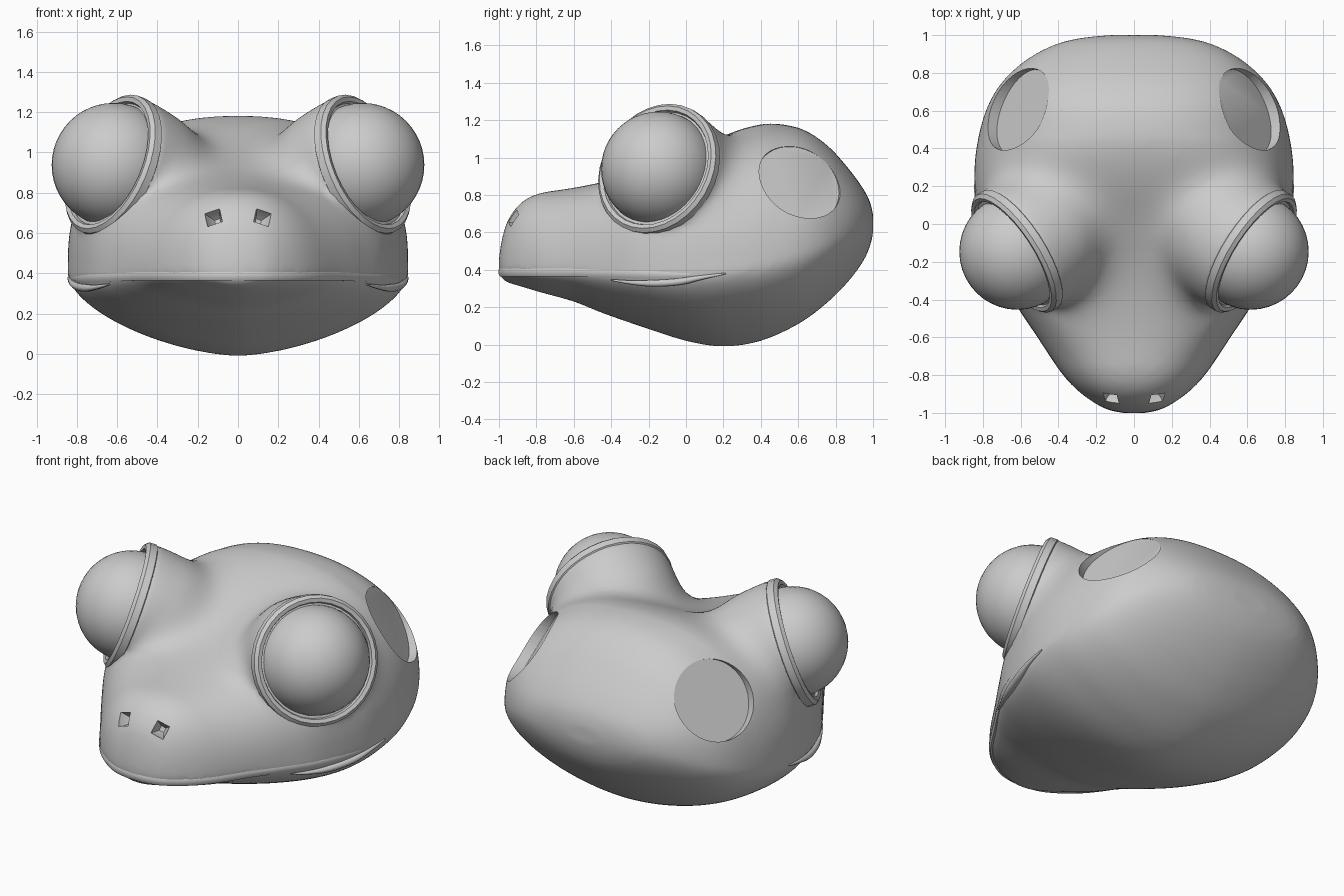
import bpy, bmesh, math
from mathutils import Vector

cube = bpy.data.objects.get("Cube")
if cube:
    bpy.data.objects.remove(cube)

grey = bpy.data.materials.new("plain_grey")
grey.use_nodes = True
grey.diffuse_color = (0.6, 0.6, 0.6, 1)
grey.node_tree.nodes["Principled BSDF"].inputs["Base Color"].default_value = (0.6, 0.6, 0.6, 1)

# Head stations: y, half width, height of widest line, top, bottom
STATIONS = [
    (-1, .05, .42, .46, .38), (-.985, .13, .4, .56, .35), (-.95, .205, .4, .67, .33),
    (-.88, .3, .4, .76, .31), (-.78, .39, .39, .81, .28), (-.6, .51, .39, .84, .23),
    (-.45, .61, .38, .87, .17), (-.25, .73, .37, .92, .1), (0, .815, .37, 1.02, .02),
    (.2, .845, .39, 1.12, -.01), (.4, .835, .42, 1.18, .02), (.6, .785, .48, 1.16, .11),
    (.75, .7, .54, 1.07, .22), (.87, .57, .6, .94, .34), (.95, .42, .63, .83, .45),
    (.985, .28, .64, .76, .53), (1, .13, .65, .7, .59)]
EYE_AXIS = Vector((.79, -.51, .34)).normalized()
EAR_AXIS = Vector((.8, .33, .48)).normalized()
RIM_CENTER = Vector((.635, -.155, .943))


def finish(name, bm, angle=40):
    mesh = bpy.data.meshes.new(name)
    bmesh.ops.recalc_face_normals(bm, faces=bm.faces)
    bm.to_mesh(mesh)
    bm.free()
    obj = bpy.data.objects.new(name, mesh)
    bpy.context.collection.objects.link(obj)
    mesh.materials.append(grey)
    smooth(obj, angle)
    return obj


def smooth(obj, angle):
    bpy.ops.object.select_all(action='DESELECT')
    obj.select_set(True)
    bpy.context.view_layer.objects.active = obj
    bpy.ops.object.shade_smooth_by_angle(angle=math.radians(angle))


def bake(obj):
    """Replace an object's mesh by its modified result."""
    graph = bpy.context.evaluated_depsgraph_get()
    mesh = bpy.data.meshes.new_from_object(obj.evaluated_get(graph))
    obj.modifiers.clear()
    obj.data = mesh


def soften(obj, iterations, group=""):
    mod = obj.modifiers.new("soften", 'SMOOTH')
    mod.factor = .5
    mod.iterations = iterations
    mod.vertex_group = group


def loft(bm, rings, closed=False):
    """Skin a list of point rings, capping the ends unless closed."""
    rows = [[bm.verts.new(p) for p in ring] for ring in rings]
    pairs = list(zip(rows, rows[1:])) + ([(rows[-1], rows[0])] if closed else [])
    for a, b in pairs:
        for i in range(len(a)):
            j = (i + 1) % len(a)
            bm.faces.new((a[i], a[j], b[j], b[i]))
    if not closed:
        bm.faces.new(rows[0])
        bm.faces.new(rows[-1])


def turned(center, axis, profile, sides, start=0):
    """Rings around an axis from (radius, offset along axis) pairs."""
    turn = Vector((0, 0, 1)).rotation_difference(axis)
    return [[center + turn @ Vector((r * math.cos(start + math.tau * i / sides),
                                     r * math.sin(start + math.tau * i / sides), d))
             for i in range(sides)] for r, d in profile]


def curve_through(rows, steps=5):
    """Smooth in-between rows through the given ones."""
    result = []
    for k in range(len(rows) - 1):
        quad = [rows[min(max(k + d, 0), len(rows) - 1)] for d in (-1, 0, 1, 2)]
        for t in [s / steps for s in range(steps)]:
            result.append([b + t / 2 * (c - a + t * (2 * a - 5 * b + 4 * c - d + t * (3 * (b - c) + d - a)))
                           for a, b, c, d in zip(*quad)])
    return result + [list(rows[-1])]


def ramp(value, width):
    return min(1, max(0, value / width))


def section(y, w, h, top, bottom, sides=72):
    """Cross-section, boxier on top between the eyes and keeled below."""
    upper = .88 - .24 * ramp(y + .7, .4) * ramp(.5 - y, .4)
    lower = 1.24 - .14 * ramp(y - .3, .3)
    ring = []
    for i in range(sides):
        a = math.tau * i / sides
        c, s = math.cos(a), math.sin(a)
        power, reach = (upper, top - h) if s > 0 else (lower, h - bottom)
        ring.append(Vector((w * math.copysign(abs(c) ** power, c), y,
                            h + reach * math.copysign(abs(s) ** power, s))))
    return ring


def side_vec(x, y, z, side):
    return Vector((x * side, y, z))


# Head with the two eye mounds blended in
bm = bmesh.new()
loft(bm, [section(*s) for s in curve_through(STATIONS)])
for side in (1, -1):
    mound = [(.34, 0), (.362, -.03), (.368, -.12), (.362, -.25), (.3, -.4), (.1, -.5)]
    loft(bm, turned(side_vec(*RIM_CENTER, side), side_vec(*EYE_AXIS, side), mound, 48))
head = finish("head", bm)
remesh = head.modifiers.new("blend", 'REMESH')
remesh.mode = 'VOXEL'
remesh.voxel_size = .02
soften(head, 10)
bake(head)

# Extra softening of the saddle between and behind the eye rims
saddle = head.vertex_groups.new(name="saddle")
for v in head.data.vertices:
    p = Vector((abs(v.co.x), v.co.y, v.co.z))
    depth = (RIM_CENTER - p).dot(EYE_AXIS)
    weight = ramp(depth - .06, .12) * ramp(.45 - p.y, .25) * ramp(p.y + .75, .25) * ramp(p.z - .6, .15)
    saddle.add([v.index], weight, 'REPLACE')
soften(head, 220, "saddle")
bake(head)

# Recessed ear discs and nostril pits
for side in (1, -1):
    cuts = []
    bm = bmesh.new()
    loft(bm, turned(side_vec(.588, .596, .853, side), side_vec(*EAR_AXIS, side),
                    [(.235, 0), (.235, .3)], 40))
    cuts.append(finish("ear_cutter", bm))
    bm = bmesh.new()
    loft(bm, turned(side_vec(.1, -.87, .655, side), side_vec(.35, -.85, .35, side),
                    [(.02, 0), (.055, .05), (.055, .15)], 4, math.pi / 4))
    cuts.append(finish("nostril_cutter", bm))
    for cutter in cuts:
        cutter.hide_render = True
        cut = head.modifiers.new("cut", 'BOOLEAN')
        cut.operation = 'DIFFERENCE'
        cut.solver = 'EXACT'
        cut.object = cutter
        bake(head)
        bpy.data.objects.remove(cutter)
smooth(head, 35)

# Eyeballs and their raised rims
for side, label in ((1, "left"), (-1, "right")):
    bm = bmesh.new()
    bmesh.ops.create_uvsphere(bm, u_segments=40, v_segments=24, radius=.308)
    bmesh.ops.translate(bm, verts=bm.verts, vec=side_vec(.617, -.146, .938, side))
    finish(label + "_eye", bm)
    bm = bmesh.new()
    rim = [(.305, -.04), (.326, .014), (.348, .018), (.366, 0), (.368, -.04), (.34, -.06)]
    loft(bm, turned(side_vec(*RIM_CENTER, side), side_vec(*EYE_AXIS, side), rim, 32), True)
    finish(label + "_eye_rim", bm, 30)


def lip(name, points, width, height):
    """Sweep a flattened, tapering strip along a path."""
    rings = []
    for k, p in enumerate(points):
        along = (points[min(k + 1, len(points) - 1)] - points[max(k - 1, 0)]).normalized()
        out = along.cross(Vector((0, 0, 1))).normalized()
        size = min(1, .2 + .15 * min(k, len(points) - 1 - k))
        rings.append([p + out * width * size * math.cos(a) + Vector((0, 0, height * size * math.sin(a)))
                      for a in [math.tau * i / 8 + math.pi / 8 for i in range(8)]])
    bm = bmesh.new()
    loft(bm, rings)
    finish(name, bm, 50)


# Upper lip around the snout, and a fold at each mouth corner
half = [Vector((s[1] - .008, s[0] + .012, .39 - .015 * ramp(s[0] + .6, .5) + .02 * ramp(s[0], .1)))
        for s in curve_through(STATIONS[:10], 3)]
path = half[::-1] + [Vector((-p.x, p.y, p.z)) for p in half]
lip("upper_lip", path, .015, .028)
for side, label in ((1, "left"), (-1, "right")):
    fold = [(.64, -.4, .345), (.71, -.27, .33), (.76, -.15, .328), (.8, -.03, .337),
            (.828, .08, .358), (.842, .21, .38)]
    lip(label + "_mouth_fold", [side_vec(*p, side) for p in curve_through(fold, 3)], .022, .02)
